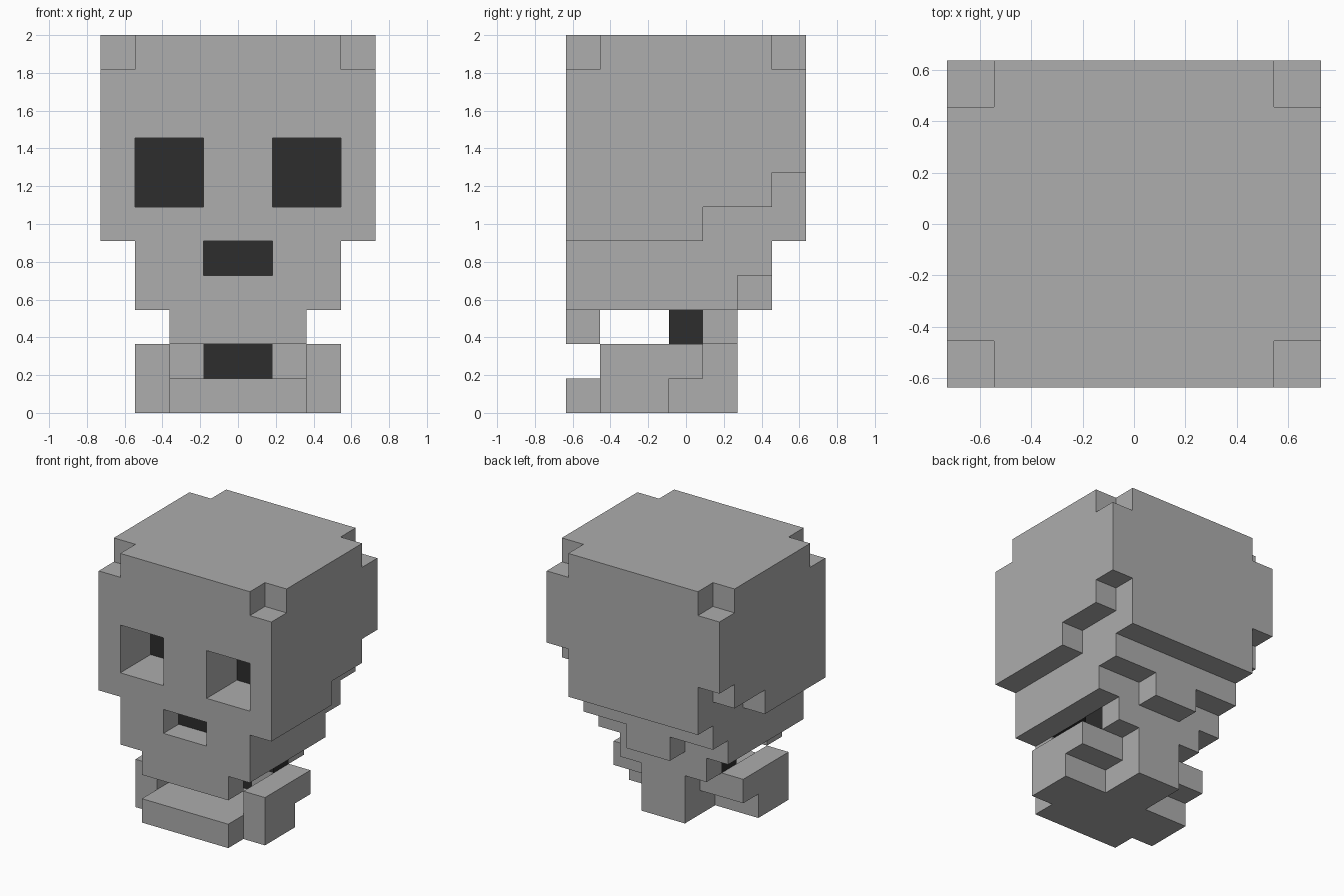
import bpy, bmesh, math
from itertools import product
from mathutils import Vector

if "Cube" in bpy.data.objects:
    bpy.data.objects.remove(bpy.data.objects["Cube"])

U = 2 / 11                      # block size: the skull is 8 x 7 x 11 blocks


def material(name, value):
    m = bpy.data.materials.new(name)
    m.diffuse_color = (value, value, value, 1)
    m.use_nodes = True
    m.node_tree.nodes["Principled BSDF"].inputs["Base Color"].default_value = m.diffuse_color
    return m


MATS = [material("bone_grey", 0.418), material("hollow_black", 0.026)]


def box(x, y, z):
    """Blocks in inclusive index ranges, mirrored left to right."""
    cells = set(product(range(x[0], x[1] + 1), range(y[0], y[1] + 1), range(z[0], z[1] + 1)))
    return cells | {(7 - i, j, k) for i, j, k in cells}


# Cranium, stepped in at the lower back and notched at the top corners
skull = box((0, 7), (0, 6), (7, 10)) - box((0, 0), (0, 0), (10, 10)) - box((0, 0), (6, 6), (10, 10))
skull |= box((0, 7), (0, 5), (6, 6)) | box((1, 6), (6, 6), (6, 6))
skull |= box((0, 7), (0, 3), (5, 5)) | box((1, 6), (4, 6), (5, 5))
# Upper face and the bump at the back of the skull base
skull |= box((1, 6), (0, 5), (4, 4)) | box((1, 6), (0, 4), (3, 3)) | box((3, 4), (5, 5), (3, 3))
# Eye sockets and nose hole
skull -= box((1, 2), (0, 1), (6, 7))
skull -= box((3, 4), (0, 0), (4, 4))

teeth = box((2, 5), (0, 0), (2, 2))
throat = box((2, 5), (3, 3), (2, 2)) | box((3, 4), (3, 3), (1, 1))
neck = box((2, 5), (4, 4), (2, 2)) | box((3, 4), (4, 4), (1, 1)) | box((3, 4), (3, 4), (0, 0))
jaw = box((2, 5), (0, 2), (0, 0)) | box((1, 1), (1, 2), (0, 0))
jaw |= box((1, 1), (1, 3), (1, 1)) | box((2, 2), (3, 3), (1, 1))

# Black blocks: backs of eyes and nose, roof of mouth, throat
dark = box((1, 2), (2, 2), (6, 7)) | box((3, 4), (1, 1), (4, 4))
dark |= box((2, 5), (1, 3), (3, 3)) | throat

parts = {"skull": skull, "upper_teeth": teeth, "throat": throat, "neck": neck, "lower_jaw": jaw}
solid = set().union(*parts.values())


def build(name, cells):
    """Make a part from the exposed block sides, then merge flat areas."""
    bm = bmesh.new()
    for c in sorted(cells):
        for axis, s in product(range(3), (-1, 1)):
            n = [0, 0, 0]
            n[axis] = s
            if tuple(a + b for a, b in zip(c, n)) in solid:
                continue
            normal = Vector(n)
            a = Vector([float(q == (axis + 1) % 3) for q in range(3)]) / 2
            b = normal.cross(a)
            mid = Vector(c) + Vector((0.5, 0.5, 0.5)) + normal / 2
            corners = (mid - a - b, mid + a - b, mid + a + b, mid - a + b)
            f = bm.faces.new([bm.verts.new((p - Vector((4, 3.5, 0))) * U) for p in corners])
            f.material_index = int(c in dark)
    bmesh.ops.remove_doubles(bm, verts=bm.verts, dist=0.001)
    bmesh.ops.dissolve_limit(bm, angle_limit=math.radians(1), verts=bm.verts,
                             edges=bm.edges, delimit={'MATERIAL'})
    mesh = bpy.data.meshes.new(name)
    for m in MATS:
        mesh.materials.append(m)
    bm.to_mesh(mesh)
    bm.free()
    bpy.context.collection.objects.link(bpy.data.objects.new(name, mesh))


for name, cells in parts.items():
    build(name, cells)
